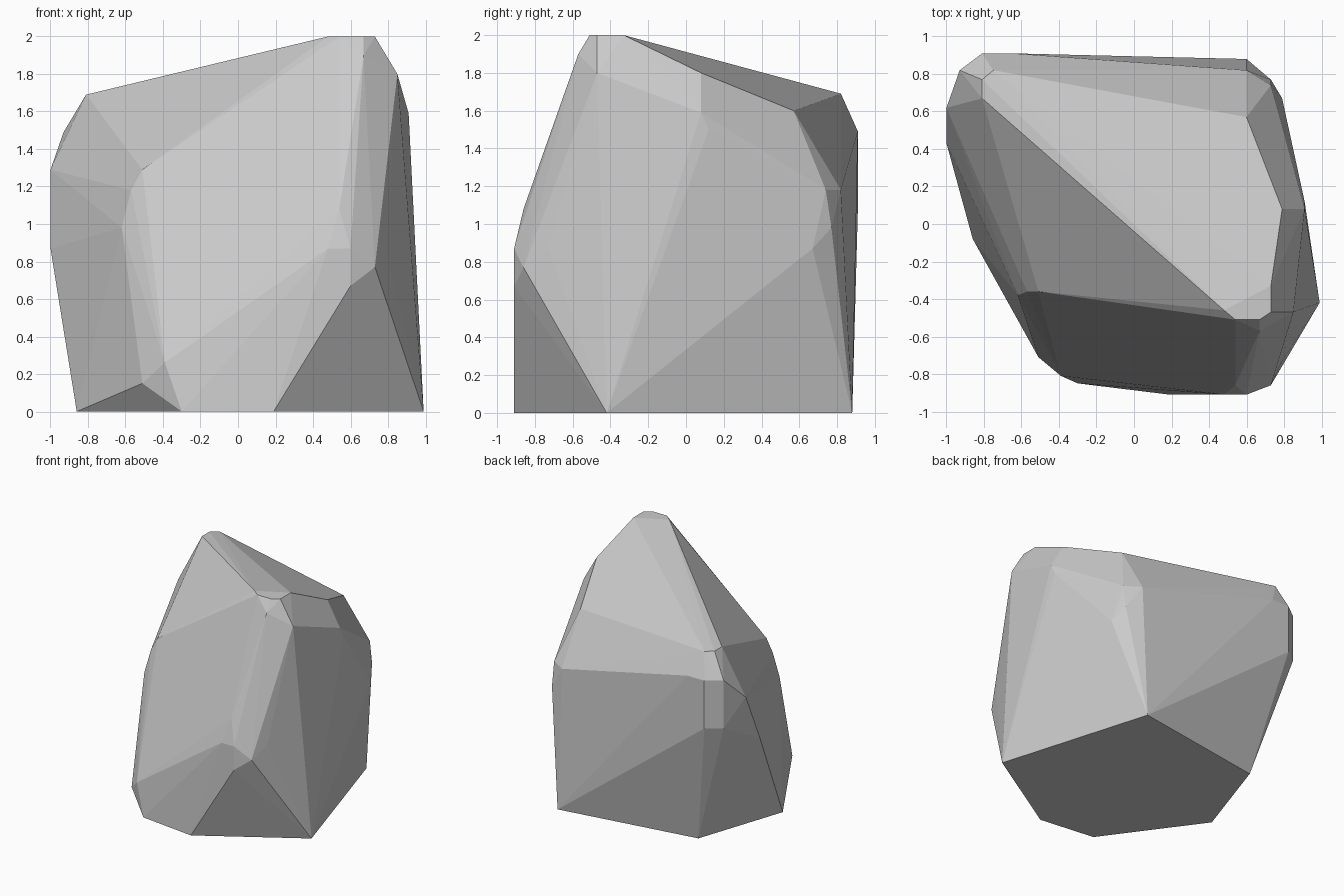
import bpy, bmesh, math

if "Cube" in bpy.data.objects:
    bpy.data.objects.remove(bpy.data.objects["Cube"])

# Footprint on the ground (x, y)
base = [(-.86, -.08), (-.30, -.85), (.19, -.91), (.99, -.42), (.60, .88), (-.60, .69)]

# Worn corners of the boulder (x, y, z)
peak = [(.48, -.46, 2), (.54, -.51, 2), (.67, -.51, 2), (.73, -.47, 2),
        (.73, -.33, 2), (.67, -.57, 1.9), (.85, -.47, 1.8)]
right_shoulder = [(.79, .08, 1.8), (.91, .08, 1.59), (.91, .12, 1.5)]
back_right = [(.60, .57, 1.6), (.73, .74, 1.18), (.60, .82, 1.18),
              (.73, .77, .98), (.79, .67, .87)]
front_right = [(.54, -.86, 1.08), (.48, -.91, .87), (.60, -.91, .87),
               (.60, -.91, .67), (.73, -.86, .77), (.79, -.73, .87)]
front_left = [(-.51, -.36, 1.29), (-.57, -.36, 1.18), (-.62, -.38, .98),
              (-.51, -.71, .15), (-.39, -.81, .26)]
left_side = [(-1, .62, 1.29), (-1, .52, 1.08), (-1, .43, .87)]
back_left_top = [(-.81, .67, 1.69), (-.81, .77, 1.69), (-.75, .82, 1.69), (-.65, .91, 1.49)]

# Back left upright edge: a two-sided chamfer repeated at three heights
back_left_edge = [(x, y, z) for z in (1.49, 1.29, 1.08)
                  for x, y in ((-.93, .82), (-.81, .91))]

points = ([(x, y, 0) for x, y in base] + peak + right_shoulder + back_right +
          front_right + front_left + left_side + back_left_top + back_left_edge)

# Wrap the corners in a faceted convex shell
bm = bmesh.new()
for p in points:
    bm.verts.new(p)
hull = bmesh.ops.convex_hull(bm, input=bm.verts[:])
bmesh.ops.delete(bm, geom=[v for v in bm.verts if not v.link_faces], context='VERTS')
bmesh.ops.dissolve_limit(bm, angle_limit=math.radians(1.5),
                         verts=bm.verts[:], edges=bm.edges[:])
bmesh.ops.recalc_face_normals(bm, faces=bm.faces[:])
mesh = bpy.data.meshes.new("boulder")
bm.to_mesh(mesh)
bm.free()
bpy.context.collection.objects.link(bpy.data.objects.new("boulder", mesh))
